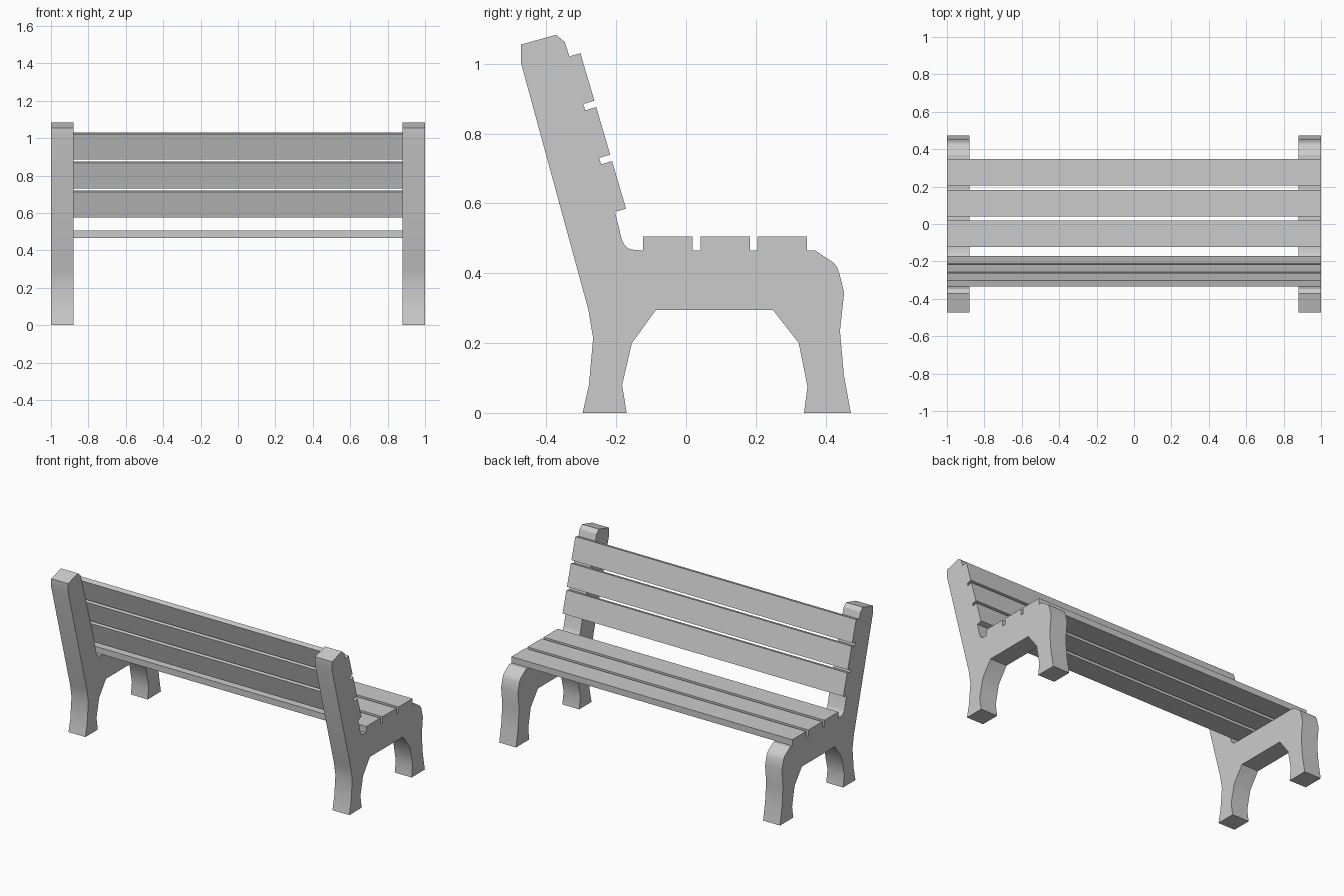
import bpy, bmesh, math
from mathutils import Vector

if "Cube" in bpy.data.objects:
    bpy.data.objects.remove(bpy.data.objects["Cube"], do_unlink=True)

grey = bpy.data.materials.new("plain_grey")
grey.use_nodes = True
GREY = (0.6, 0.6, 0.6, 1)
grey.diffuse_color = GREY
grey.node_tree.nodes["Principled BSDF"].inputs["Base Color"].default_value = GREY


def extrude_profile(name, profile, x0, x1):
    """Solid made by sweeping a (y, z) outline along x."""
    bm = bmesh.new()
    face = bm.faces.new([bm.verts.new((x0, y, z)) for y, z in profile])
    swept = bmesh.ops.extrude_face_region(bm, geom=[face])["geom"]
    moved = [g for g in swept if isinstance(g, bmesh.types.BMVert)]
    bmesh.ops.translate(bm, verts=moved, vec=(x1 - x0, 0, 0))
    bmesh.ops.recalc_face_normals(bm, faces=bm.faces)
    mesh = bpy.data.meshes.new(name)
    bm.to_mesh(mesh)
    bm.free()
    mesh.materials.append(grey)
    obj = bpy.data.objects.new(name, mesh)
    bpy.context.collection.objects.link(obj)
    return obj


# Side frames: backrest post, seat rail and both legs in one outline
frame = [
    (-0.472, 1.055), (-0.372, 1.083), (-0.347, 1.062), (-0.334, 1.021),
    (-0.203, 0.574), (-0.184, 0.497), (-0.176, 0.481), (-0.165, 0.471),
    (-0.15, 0.467), (-0.123, 0.465), (0.346, 0.465), (0.37, 0.465),
    (0.423, 0.43), (0.433, 0.417), (0.439, 0.4), (0.453, 0.345),
    (0.441, 0.235), (0.452, 0.11), (0.472, 0), (0.338, 0), (0.348, 0.075),
    (0.323, 0.2), (0.249, 0.295), (-0.086, 0.295), (-0.155, 0.2),
    (-0.183, 0.08), (-0.17, 0), (-0.296, 0), (-0.278, 0.08),
    (-0.266, 0.215), (-0.28, 0.297), (-0.472, 1.0),
]
for side, x0 in (("right", -1), ("left", 0.88)):
    obj = extrude_profile(side + "_side_frame", frame, x0, x0 + 0.12)
    bpy.ops.object.select_all(action="DESELECT")
    obj.select_set(True)
    bpy.context.view_layer.objects.active = obj
    bpy.ops.object.shade_smooth_by_angle(angle=math.radians(30))


def slat(name, corner, along, across, width, thick):
    a, b, c = Vector(corner), Vector(along) * width, Vector(across) * thick
    extrude_profile(name, [a, a + b, a + b + c, a + c], -1, 1)


# Seat slats
for i, y in enumerate((-0.123, 0.041, 0.205)):
    slat(f"seat_slat_{i + 1}", (y, 0.465), (1, 0), (0, 1), 0.142, 0.04)

# Leaning backrest slats, top to bottom
lean = math.atan2(0.131, 0.447)
down = (math.sin(lean), -math.cos(lean))
out = (math.cos(lean), math.sin(lean))
start = Vector((-0.334, 1.021))
for i in range(3):
    corner = start + Vector(down) * (0.161 * i)
    slat(f"back_slat_{i + 1}", corner, down, out, 0.142, 0.033)
